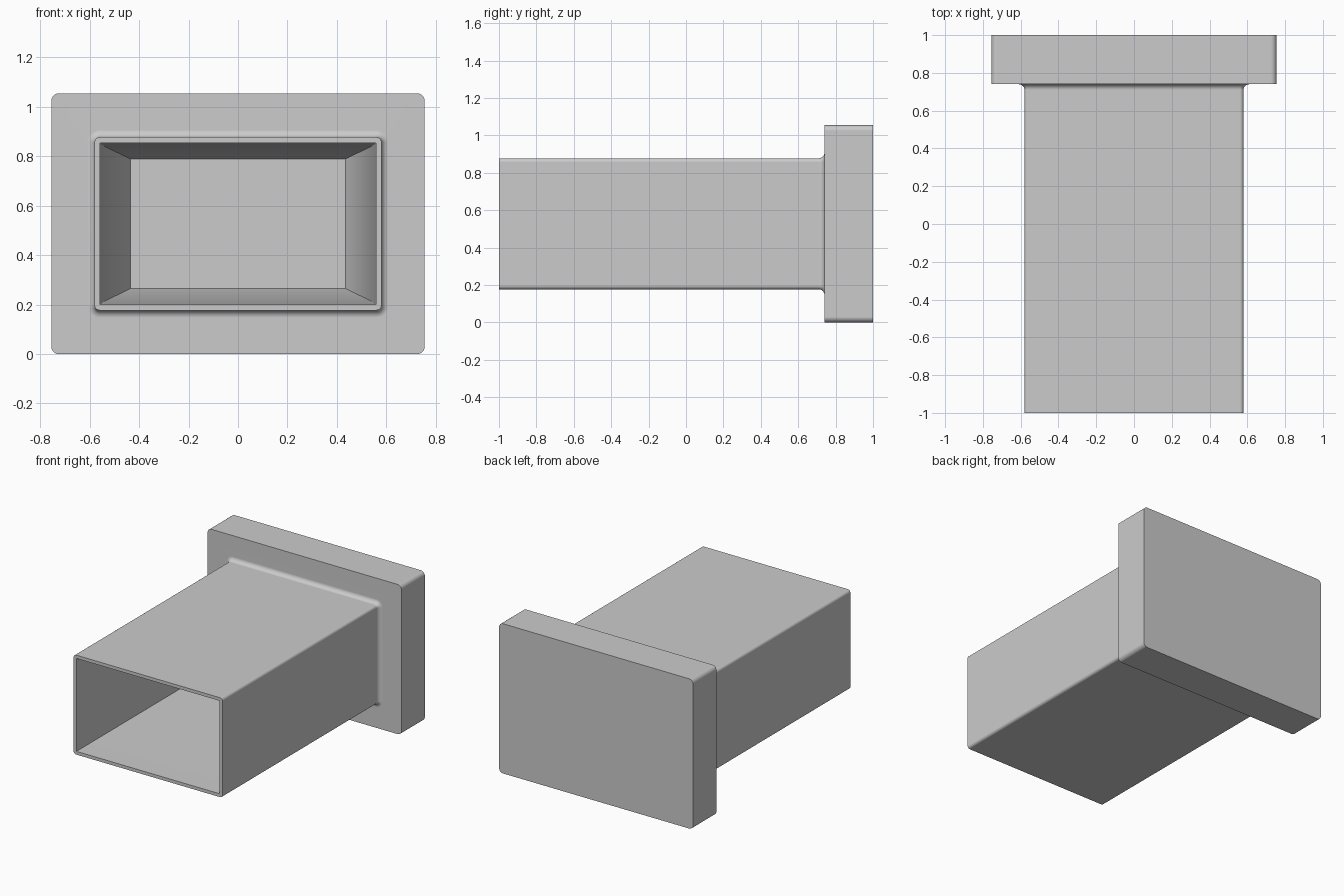
import bpy, bmesh, math

cube = bpy.data.objects.get("Cube")
if cube:
    bpy.data.objects.remove(cube, do_unlink=True)

grey = bpy.data.materials.new("light grey")
grey.use_nodes = True
COLOUR = (0.6, 0.6, 0.6, 1)
grey.diffuse_color = COLOUR
grey.node_tree.nodes["Principled BSDF"].inputs["Base Color"].default_value = COLOUR

MID_Z = 0.527
STEPS = 6


def rounded_ring(bm, y, half_x, half_z, radius):
    """Rounded rectangle of vertices in the plane at depth y."""
    ring = []
    for corner, (sx, sz) in enumerate([(1, 1), (-1, 1), (-1, -1), (1, -1)]):
        for i in range(STEPS + 1):
            a = math.pi / 2 * (corner + i / STEPS)
            ring.append(bm.verts.new((
                sx * (half_x - radius) + radius * math.cos(a), y,
                MID_Z + sz * (half_z - radius) + radius * math.sin(a))))
    return ring


def sharp_ring(bm, y, half_x, half_z):
    return [bm.verts.new((sx * half_x, y, MID_Z + sz * half_z))
            for sx, sz in [(1, 1), (-1, 1), (-1, -1), (1, -1)]]


def loft(bm, rings):
    for a, b in zip(rings, rings[1:]):
        for i in range(len(a)):
            j = (i + 1) % len(a)
            bm.faces.new((a[i], a[j], b[j], b[i]))


bm = bmesh.new()

# Outer skin: end plate, fillet, then the rectangular tube
plate = [rounded_ring(bm, y, 0.755, MID_Z, 0.03) for y in (1, 0.74)]
FILLET = 0.03
fillet = []
for i in range(STEPS + 1):
    a = math.pi / 2 * i / STEPS
    grow = FILLET * (1 - math.sin(a))
    fillet.append(rounded_ring(bm, 0.74 - FILLET * (1 - math.cos(a)),
                               0.58 + grow, 0.35 + grow, 0.02 + grow))
mouth = rounded_ring(bm, -1, 0.58, 0.35, 0.02)
loft(bm, plate + fillet + [mouth])
bm.faces.new(plate[0])

# Cavity: slightly drafted walls, tapered end and flat floor
cavity = [sharp_ring(bm, -1, 0.558, 0.327),
          sharp_ring(bm, 0.74, 0.543, 0.315),
          sharp_ring(bm, 0.95, 0.435, 0.262)]
loft(bm, cavity)
bm.faces.new(cavity[-1])

# Rim around the mouth: one fan per corner, one quad per side
size = STEPS + 1
for c in range(4):
    arc = mouth[c * size:(c + 1) * size]
    for a, b in zip(arc, arc[1:]):
        bm.faces.new((a, b, cavity[0][c]))
    n = (c + 1) % 4
    bm.faces.new((arc[-1], mouth[n * size], cavity[0][n], cavity[0][c]))

bmesh.ops.recalc_face_normals(bm, faces=bm.faces)
mesh = bpy.data.meshes.new("flanged_tube")
bm.to_mesh(mesh)
bm.free()
mesh.materials.append(grey)

tube = bpy.data.objects.new("flanged_tube", mesh)
bpy.context.collection.objects.link(tube)
bpy.context.view_layer.objects.active = tube
tube.select_set(True)
bpy.ops.object.shade_smooth_by_angle(angle=math.radians(30))
# Weighted normals keep the large faces flat beside the rounded edges
weighted = tube.modifiers.new("flat_faces", 'WEIGHTED_NORMAL')
weighted.keep_sharp = True
